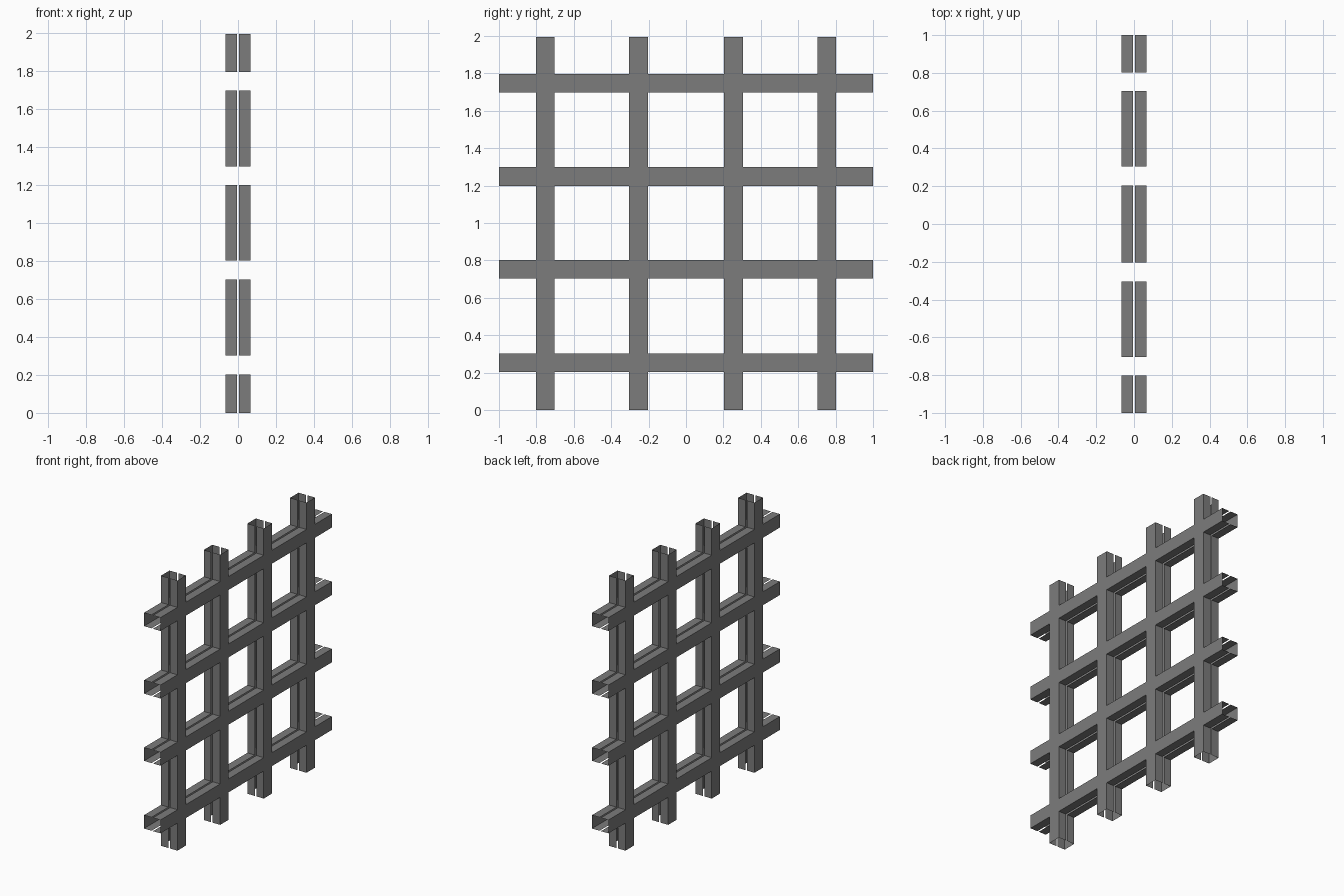
import bpy, bmesh

if "Cube" in bpy.data.objects:
    bpy.data.objects.remove(bpy.data.objects["Cube"])

OUTER, INNER = 0.067, 0.006     # outer plate and inner wall rim, in x
HALF_BAR = 0.0495
Y_BARS = [-0.7525, -0.254, 0.254, 0.7525]
Z_BARS = [0.2525, 0.752, 1.2485, 1.7465]
Y_ENDS, Z_ENDS = (-1.0, 1.0), (0.0, 1.994)

metal = bpy.data.materials.new("mid_grey")
metal.diffuse_color = (0.2, 0.2, 0.2, 1)
metal.use_nodes = True
metal.node_tree.nodes["Principled BSDF"].inputs["Base Color"].default_value = metal.diffuse_color


def cuts(centres, ends):
    lines = [ends[0]]
    for c in centres:
        lines += [c - HALF_BAR, c + HALF_BAR]
    return lines + [ends[1]]


def lattice_half(name, side):
    """Open channels: a flat lattice plate with thin walls folded inward."""
    ys, zs = cuts(Y_BARS, Y_ENDS), cuts(Z_BARS, Z_ENDS)
    bm = bmesh.new()
    v = [[bm.verts.new((side * OUTER, y, z)) for z in zs] for y in ys]
    # plate: keep only cells lying on a bar
    for i in range(len(ys) - 1):
        for j in range(len(zs) - 1):
            if i % 2 or j % 2:
                quad = [v[i][j], v[i + 1][j], v[i + 1][j + 1], v[i][j + 1]]
                bm.faces.new(quad if side > 0 else quad[::-1])
    bmesh.ops.delete(bm, geom=[p for p in bm.verts if not p.link_faces],
                     context='VERTS')

    # walls: extrude every rim edge except the open bar ends
    def at_end(e):
        return any(all(abs(p.co[axis] - lim) < 1e-5 for p in e.verts)
                   for axis, ends in ((1, Y_ENDS), (2, Z_ENDS)) for lim in ends)
    rim = [e for e in bm.edges if e.is_boundary and not at_end(e)]
    new = bmesh.ops.extrude_edge_only(bm, edges=rim)["geom"]
    for p in new:
        if isinstance(p, bmesh.types.BMVert):
            p.co.x = side * INNER
    bmesh.ops.recalc_face_normals(bm, faces=bm.faces[:])
    bm.faces.ensure_lookup_table()
    if bm.faces[0].normal.x * side < 0:
        bmesh.ops.reverse_faces(bm, faces=bm.faces[:])
    mesh = bpy.data.meshes.new(name)
    bm.to_mesh(mesh)
    bm.free()
    mesh.materials.append(metal)
    bpy.context.collection.objects.link(bpy.data.objects.new(name, mesh))


lattice_half("lattice_right", 1)
lattice_half("lattice_left", -1)
